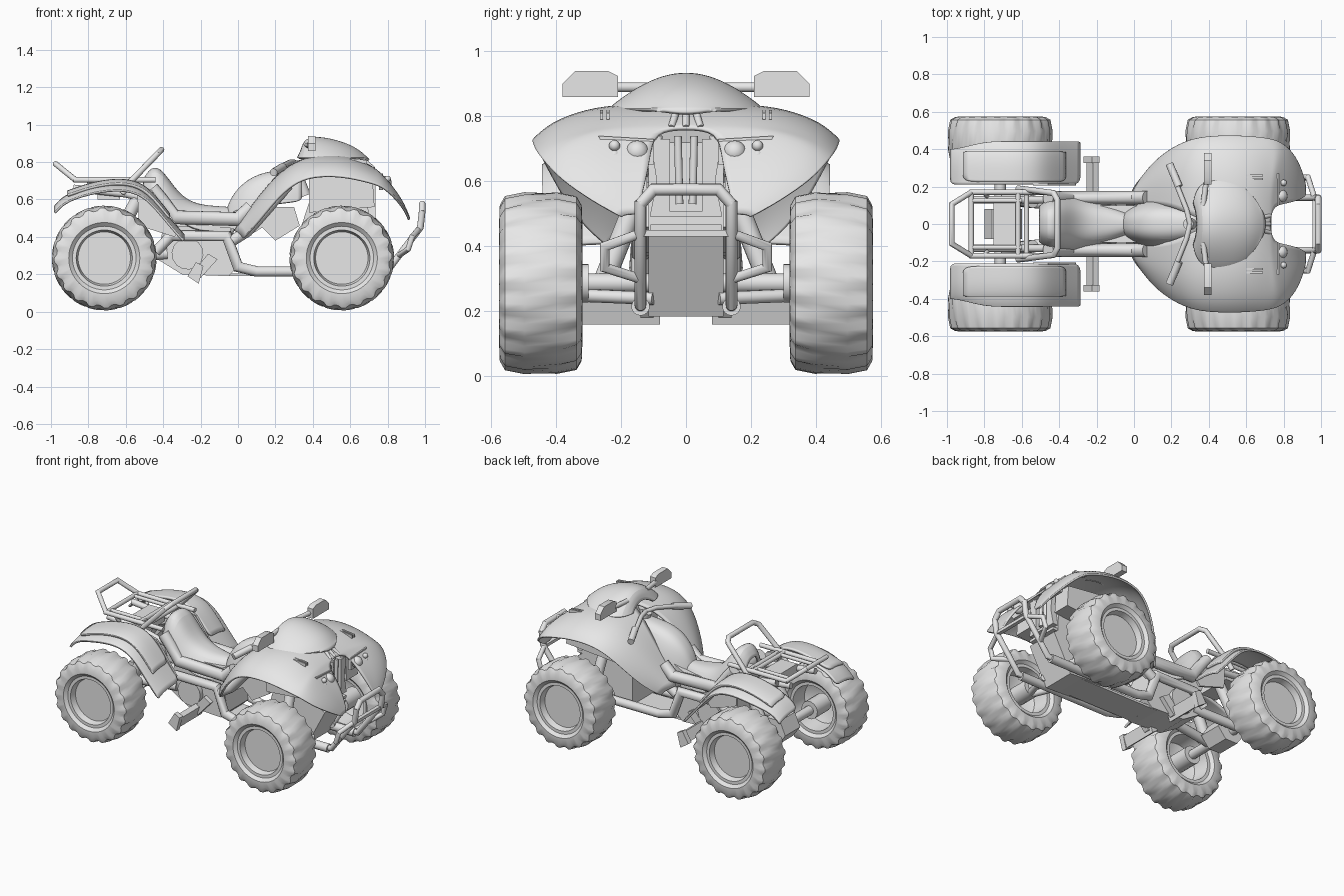
import bpy, bmesh, math
from mathutils import Vector

cube = bpy.data.objects.get("Cube")
if cube:
    bpy.data.objects.remove(cube, do_unlink=True)

shade = (.8, .8, .8, 1)
grey = bpy.data.materials.new("light_grey")
grey.use_nodes = True
grey.diffuse_color = shade
grey.node_tree.nodes["Principled BSDF"].inputs["Base Color"].default_value = shade
parts = []


def finish(name, bm, mirror=True, subdivisions=0, thickness=0):
    """Turn the mesh into a named object, mirrored left to right when asked."""
    bmesh.ops.remove_doubles(bm, verts=bm.verts, dist=1e-5)
    bmesh.ops.recalc_face_normals(bm, faces=bm.faces)
    mesh = bpy.data.meshes.new(name)
    bm.to_mesh(mesh)
    bm.free()
    mesh.materials.append(grey)
    part = bpy.data.objects.new(name, mesh)
    bpy.context.collection.objects.link(part)
    if mirror:
        modifier = part.modifiers.new("Mirror", 'MIRROR')
        modifier.use_axis = (False, True, False)
    if subdivisions:
        modifier = part.modifiers.new("Subdivision", 'SUBSURF')
        modifier.levels = modifier.render_levels = subdivisions
    if thickness:
        modifier = part.modifiers.new("Solidify", 'SOLIDIFY')
        modifier.thickness = thickness
        modifier.offset = 0
    parts.append(part)


def skin(bm, rows, loop=False):
    """Bridge rows of points with quads."""
    grid = [[bm.verts.new(point) for point in row] for row in rows]
    pairs = list(zip(grid, grid[1:]))
    if loop:
        pairs.append((grid[-1], grid[0]))
    for near, far in pairs:
        for i in range(len(near) - 1):
            bm.faces.new((near[i], near[i + 1], far[i + 1], far[i]))


def shell(name, stations, power, thickness):
    """Curved panel; station = x, crown z, inner y, outer y, edge z, edge shift in x."""
    rows = []
    for x, crown, inner, outer, edge, shift in stations:
        rows.append([(x + shift * f ** 2,
                      inner + (outer - inner) * f,
                      crown - (crown - edge) * f ** power)
                     for f in (0, .3, .6, .85, .96, 1)])
    bm = bmesh.new()
    skin(bm, rows)
    finish(name, bm, True, 2, thickness)


def saddle(name, stations, drop):
    """Padded shell astride the middle; station = x, crown z, half width."""
    shell(name, [(x, z, 0, width, z - drop, 0) for x, z, width in stations], 4, .02)


def prism(name, outline, start, end, mirror=True, across=False):
    """Extrude an (x, z) outline along y, or a (y, z) outline along x."""
    def ring(depth):
        return [(depth, a, b) if across else (a, depth, b) for a, b in outline]
    bm = bmesh.new()
    rows = [ring(start), ring(end)]
    skin(bm, [row + row[:1] for row in rows])
    bmesh.ops.remove_doubles(bm, verts=bm.verts, dist=1e-5)
    bmesh.ops.holes_fill(bm, edges=[edge for edge in bm.edges if edge.is_boundary])
    finish(name, bm, mirror)


def central(name, outline, half_width):
    prism(name, outline, -half_width, half_width, False)


def box(name, x, z, width, length, height):
    """Box centred on the middle plane, given its low rear corner."""
    central(name, [(x, z), (x + length, z), (x + length, z + height), (x, z + height)], width / 2)


def tube(name, path, radius, mirror=True):
    """Round bar through points with mitred corners."""
    path = [Vector(point) for point in path]
    side = Vector((.3, .2, .9))
    rows = []
    for i, point in enumerate(path):
        before = (point - path[i - 1]).normalized() if i else (path[1] - point).normalized()
        after = (path[i + 1] - point).normalized() if point != path[-1] else before
        along = (before + after).normalized()
        bend = (after - before).normalized()
        side = (side - along * side.dot(along)).normalized()
        other = along.cross(side)
        row = []
        for k in range(14):
            angle = math.tau * k / 14
            offset = (side * math.cos(angle) + other * math.sin(angle)) * radius
            row.append(point + offset + bend * offset.dot(bend) * (1 / before.dot(along) - 1))
        rows.append(row + row[:1])
    bm = bmesh.new()
    skin(bm, rows)
    bmesh.ops.remove_doubles(bm, verts=bm.verts, dist=1e-5)
    bmesh.ops.holes_fill(bm, edges=[edge for edge in bm.edges if edge.is_boundary])
    finish(name, bm, mirror)


def rail(name, y, path, radius):
    """Pair of bars, each lying in a plane of constant y."""
    tube(name, [(x, y, z) for x, z in path], radius)


def crossbar(name, x, z, half_width, radius):
    tube(name, [(x, -half_width, z), (x, half_width, z)], radius, False)


def ball(name, centre, radius):
    bm = bmesh.new()
    bmesh.ops.create_uvsphere(bm, u_segments=16, v_segments=10, radius=radius)
    bmesh.ops.translate(bm, vec=centre, verts=bm.verts)
    finish(name, bm)


# Wheels: lathed tyre with grooved shoulders, dished rim
axle_z, track = .287, .447
tyre = [(.11, .15), (.11, .17), (.128, .19), (.126, .24), (.11, .268), (.05, .28)]
profile = [(.07, 0), (.07, .14)] + tyre + [(-y, r) for y, r in reversed(tyre)] + [(0, .14), (.04, .06), (.04, 0)]


def wheel(name, axle_x):
    rows = []
    for k in range(80):
        angle = math.tau * k / 80
        row = []
        for y, radius in profile:
            lug = (k + (2 if y < 0 else 0)) % 4 < 2
            if radius > .2 and not lug:
                radius -= .014 if abs(y) > .1 else .006
            row.append((axle_x + radius * math.cos(angle), track + y, axle_z + radius * math.sin(angle)))
        rows.append(row)
    bm = bmesh.new()
    skin(bm, rows, True)
    finish(name, bm)


front_axle, rear_axle = .555, -.715
for end, x in (("front", front_axle), ("rear", rear_axle)):
    wheel(end + "_wheel", x)
    crossbar(end + "_axle", x, axle_z, track, .03)
    tube(end + "_hub", [(x, .3, axle_z), (x, track, axle_z)], .06)

# Front bodywork: one sweep from footwell over the wheels to the nose
shell("front_fender", [
    (-.02, .43, .12, .23, .39, .05), (.08, .57, .11, .335, .48, .03), (.19, .71, .1, .415, .62, .03),
    (.3, .8, .05, .455, .7, .02), (.42, .835, 0, .468, .725, 0), (.57, .835, 0, .47, .725, -.02),
    (.67, .8, 0, .462, .7, 0), (.725, .765, 0, .45, .68, .02), (.735, .755, .1, .43, .655, .055),
    (.82, .67, .11, .385, .605, .025), (.88, .58, .13, .29, .54, .015), (.915, .5, .15, .2, .49, 0)], 5, .012)
shell("dash_cover", [(x, z, 0, width, .82, -.02) for x, z, width in (
    (.34, .86, .11), (.36, .93, .2), (.44, .935, .24), (.55, .91, .23), (.64, .87, .17), (.7, .81, .08))], 2, .012)
for i in (-1, 0, 1):
    tube("nose_vent_bar", [(.63, i * .02, .85), (.725, i * .045, .765)], .011, False)
ball("headlight", (.785, .15, .69), .036)
for z in (.68, .71):
    ball("small_lamp", (.8, .22, z), .017)
prism("headlight_surround", [(.1, .73), (.27, .74), (.22, .65), (.1, .65)], .755, .775, across=True)
for y in (.235, .255):
    prism("fender_clip", [(.6, .82), (.69, .81), (.69, .79), (.6, .8)], y, y + .01)

# Nose, grille and front well
central("front_body", [(.32, .2), (.6, .185), (.73, .43), (.7, .45), (.69, .72), (.45, .8), (.32, .4)], .115)
prism("front_well", [(.38, .53), (.73, .56), (.72, .7), (.38, .74)], .12, .24)
for z in (.45, .49):
    box("grille_bar", .69, z, .22, .045, .018)
for y in (.025, .085):
    tube("grille_post", [(.72, y, .74), (.72, y * .8, .53)], .012)
prism("grille_cowl", [(.05, .73), (.11, .73), (.09, .6), (.11, .5), (.05, .5)], .69, .735, across=True)

# Handlebar and hand guards
tube("steering_column", [(.36, 0, .62), (.29, 0, .8)], .03, False)
tube("handlebar", [(.3, 0, .8), (.28, .08, .8), (.22, .23, .77)], .014)
tube("hand_grip", [(.24, .2, .775), (.19, .32, .745)], .021)
tube("guard_stem", [(.37, .1, .89), (.385, .22, .89)], .015)
prism("hand_guard", [(.21, .925), (.24, .94), (.34, .94), (.38, .9), (.38, .86), (.21, .86)],
      .375, .415, across=True)

# Seat and tank
saddle("seat", [(-.5, .7, .09), (-.46, .77, .12), (-.41, .755, .13), (-.33, .63, .14),
                (-.24, .567, .14), (-.12, .555, .11), (-.04, .55, .07)], .13)
saddle("tank", [(-.06, .52, .06), (-.03, .61, .08), (.04, .69, .11),
                (.13, .735, .125), (.24, .75, .12), (.34, .76, .09)], .17)
central("under_seat", [(-.5, .6), (-.45, .46), (0, .44), (.1, .6), (-.05, .52), (-.3, .53), (-.4, .6)], .1)

# Engine and floor
central("engine", [(-.43, .28), (-.3, .2), (-.05, .19), (0, .24), (-.04, .45), (-.4, .46)], .11)
crossbar("engine_cover", -.27, .31, .14, .085)
box("floor_plate", -.1, .19, .2, .7, .015)

# Frame rails and foot pegs
rail_y = .14
rail("upper_side_rail", rail_y, [(-.46, .66), (-.41, .6), (-.34, .505), (0, .495), (.07, .56)], .037)
rail("lower_side_rail", rail_y, [(-.44, .32), (-.36, .405), (-.06, .405), (0, .24), (.1, .215), (.78, .215)], .028)
rail("down_rail", rail_y, [(-.03, .38), (.05, .43), (.27, .68)], .03)
prism("side_brace", [(0, .37), (.13, .45), (.2, .38), (.33, .46), (.3, .56), (.12, .56)], .11, .135)
prism("foot_peg", [(-.255, .19), (-.215, .16), (-.19, .235), (-.22, .25)], .08, .34)
prism("foot_peg_cap", [(-.27, .19), (-.21, .15), (-.185, .245), (-.225, .265)], .325, .36)
prism("foot_peg_brace", [(-.25, .2), (-.2, .18), (-.11, .28), (-.16, .31)], .1, rail_y)

# Front suspension and bumper
for x in (.47, .63):
    tube("front_wishbone", [(x, .1, .24), (front_axle, .34, .25)], .02)
tube("front_shock", [(.52, .25, .3), (.5, .13, .6)], .033)
rail("bumper_upright", rail_y, [(.72, .215), (.8, .22), (.86, .3), (.975, .45), (.985, .54)], .018)
tube("bumper_top", [(.985, rail_y, .53), (.985, .1, .575), (.985, 0, .575)], .018)
tube("bumper_side_bar", [(.965, rail_y, .44), (.93, .25, .4), (.91, .25, .335), (.86, rail_y, .3)], .015)
box("bumper_bar", .955, .43, .29, .025, .02)

# Rear fenders with raised panel
arch = [(-.98, .56), (-.93, .62), (-.8, .665), (-.65, .69), (-.53, .67), (-.45, .6), (-.37, .5), (-.29, .41)]
shell("rear_fender", [(x, z, .21, .44 if x > -.9 else .4, z - .035, 0) for x, z in arch], 4, .012)
shell("rear_fender_panel", [(x * .97 - .01, z + .02, .225, .385, z, 0) for x, z in arch[1:-1]], 4, .016)
prism("rear_inner_panel", [(-.54, .67), (-.53, .46), (-.34, .4), (-.31, .44), (-.46, .65)], .205, .22)

# Rear chassis
central("differential", [(-.8, .28), (-.75, .21), (-.66, .21), (-.6, .28), (-.66, .37), (-.76, .37)], .08)
tube("swing_arm", [(-.7, .13, .29), (-.38, .1, .31)], .03)
tube("rear_shock", [(-.68, rail_y, .33), (-.54, .12, .6)], .035)
box("tail_box", -.75, .6, .24, .12, .08)
rail("rear_subframe", .13, [(-.4, .58), (-.6, .63), (-.88, .66)], .02)

# Rear rack and back hoop
rack_y, rack_z = .17, .705
rail("rack_side", rack_y, [(-.44, rack_z), (-.88, rack_z)], .015)
tube("rack_loop", [(-.87, rack_y, rack_z), (-.975, .105, .79), (-.975, 0, .79)], .015)
for x in (-.87, -.62):
    crossbar("rack_crossbar", x, rack_z, rack_y, .014)
rail("rack_slat", .125, [(-.87, rack_z), (-.6, rack_z)], .012)
tube("rack_leg", [(-.8, rack_y, rack_z), (-.78, rail_y, .64)], .012)
tube("back_hoop", [(-.62, .19, .63), (-.58, .185, .69), (-.43, .165, .845), (-.41, .13, .865), (-.41, 0, .865)], .016)
crossbar("back_hoop_crossbar", -.575, .695, .185, .014)

# Smooth shading with crisp edges
bpy.ops.object.select_all(action='DESELECT')
for part in parts:
    part.select_set(True)
bpy.context.view_layer.objects.active = parts[0]
bpy.ops.object.shade_smooth_by_angle(angle=math.radians(35))
